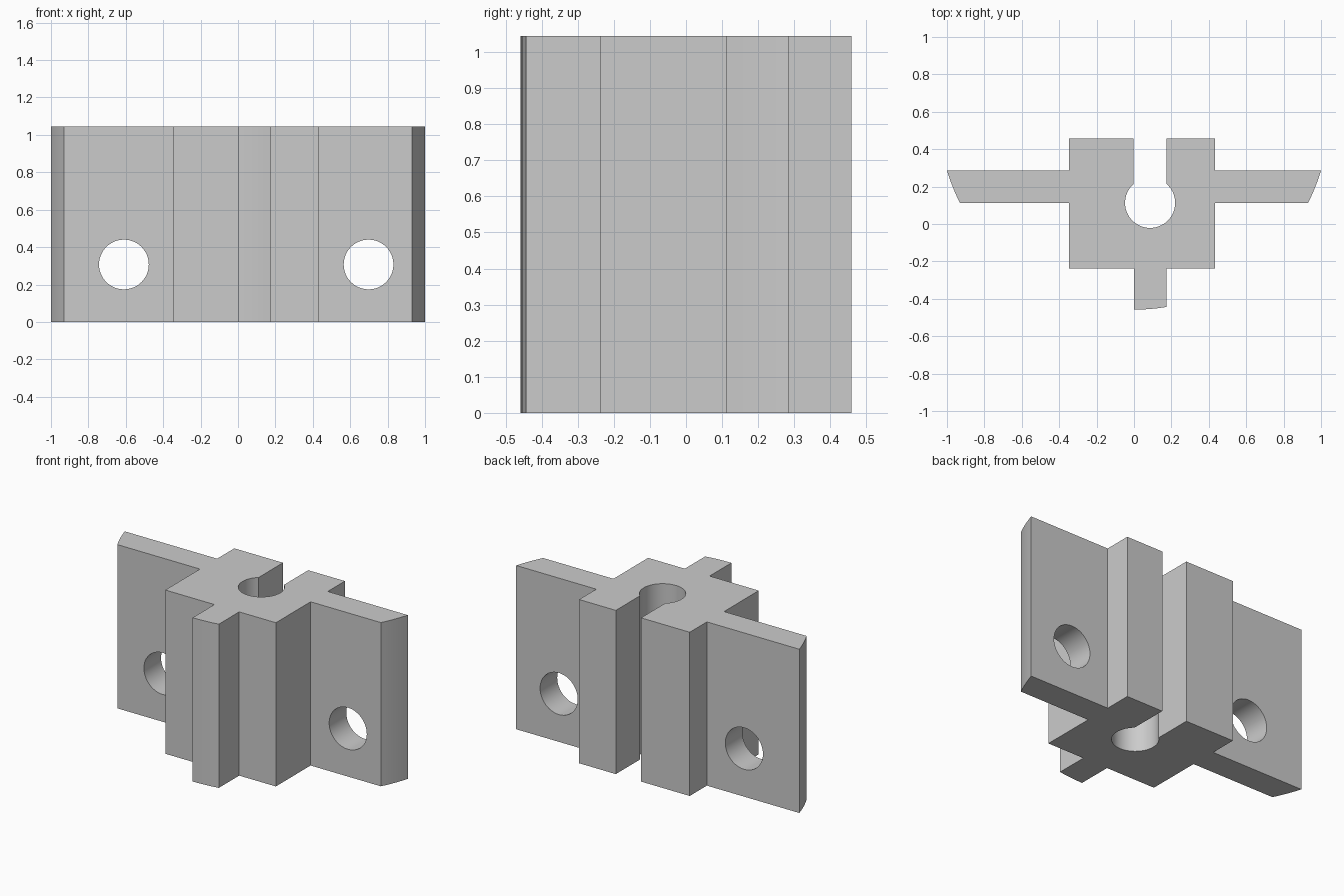
import bpy, bmesh
from math import sin, cos, pi, sqrt, acos

if "Cube" in bpy.data.objects:
    bpy.data.objects.remove(bpy.data.objects["Cube"])

H = 1.045                       # height of the extrusion
ARC_Y, ARC_R = 0.586, 1.044     # large arc trimming the wing tips and the rib
BORE = (0.086, 0.113, 0.134)    # x, y, radius of the slotted bore


def arc_y(x):
    return ARC_Y - sqrt(ARC_R ** 2 - x * x)


def tip(side, y0, y1, n=6):
    ys = [y0 + (y1 - y0) * i / n for i in range(n + 1)]
    return [(side * sqrt(ARC_R ** 2 - (y - ARC_Y) ** 2), y) for y in ys]


def bore(half_width, n=44):
    cx, cy, r = BORE
    a0 = pi - acos(half_width / r)
    a1 = 2 * pi + acos(half_width / r)
    return [(cx + r * cos(a0 + (a1 - a0) * i / n),
             cy + r * sin(a0 + (a1 - a0) * i / n)) for i in range(n + 1)]


# Cross-section, counter-clockwise from the front left of the block
rib = [(0.175 * i / 4, arc_y(0.175 * i / 4)) for i in range(5)]
profile = [(-0.347, -0.238), (0, -0.238)] + rib + [(0.175, -0.238), (0.434, -0.238), (0.434, 0.112)]
profile += tip(1, 0.112, 0.285)
profile += [(0.434, 0.285), (0.434, 0.458), (0.175, 0.458)]
profile += list(reversed(bore(0.089)))
profile += [(-0.003, 0.458), (-0.347, 0.458), (-0.347, 0.285)]
profile += tip(-1, 0.285, 0.112)
profile += [(-0.347, 0.112)]

# Extruded bracket body
bm = bmesh.new()
face = bm.faces.new([bm.verts.new((x, y, 0)) for x, y in profile])
ext = bmesh.ops.extrude_face_region(bm, geom=[face])
top = [v for v in ext["geom"] if isinstance(v, bmesh.types.BMVert)]
bmesh.ops.translate(bm, verts=top, vec=(0, 0, H))
bmesh.ops.recalc_face_normals(bm, faces=bm.faces)
mesh = bpy.data.meshes.new("bracket_body")
bm.to_mesh(mesh)
bm.free()
body = bpy.data.objects.new("bracket_body", mesh)
bpy.context.collection.objects.link(body)

# Screw holes through both wings
for x in (-0.61, 0.698):
    bpy.ops.mesh.primitive_cylinder_add(vertices=48, radius=0.133, depth=0.6,
                                        location=(x, 0.2, 0.307), rotation=(pi / 2, 0, 0))
    cutter = bpy.context.object
    cutter.name = "screw_hole_cutter"
    cutter.hide_render = True
    mod = body.modifiers.new("screw_hole", 'BOOLEAN')
    mod.operation, mod.solver, mod.object = 'DIFFERENCE', 'EXACT', cutter
    bpy.context.view_layer.objects.active = body
    bpy.ops.object.modifier_apply(modifier=mod.name)
    bpy.data.objects.remove(cutter)

# Smooth curved walls, sharp edges elsewhere
bpy.ops.object.select_all(action='DESELECT')
body.select_set(True)
bpy.context.view_layer.objects.active = body
bpy.ops.object.shade_smooth_by_angle(angle=pi / 6)
